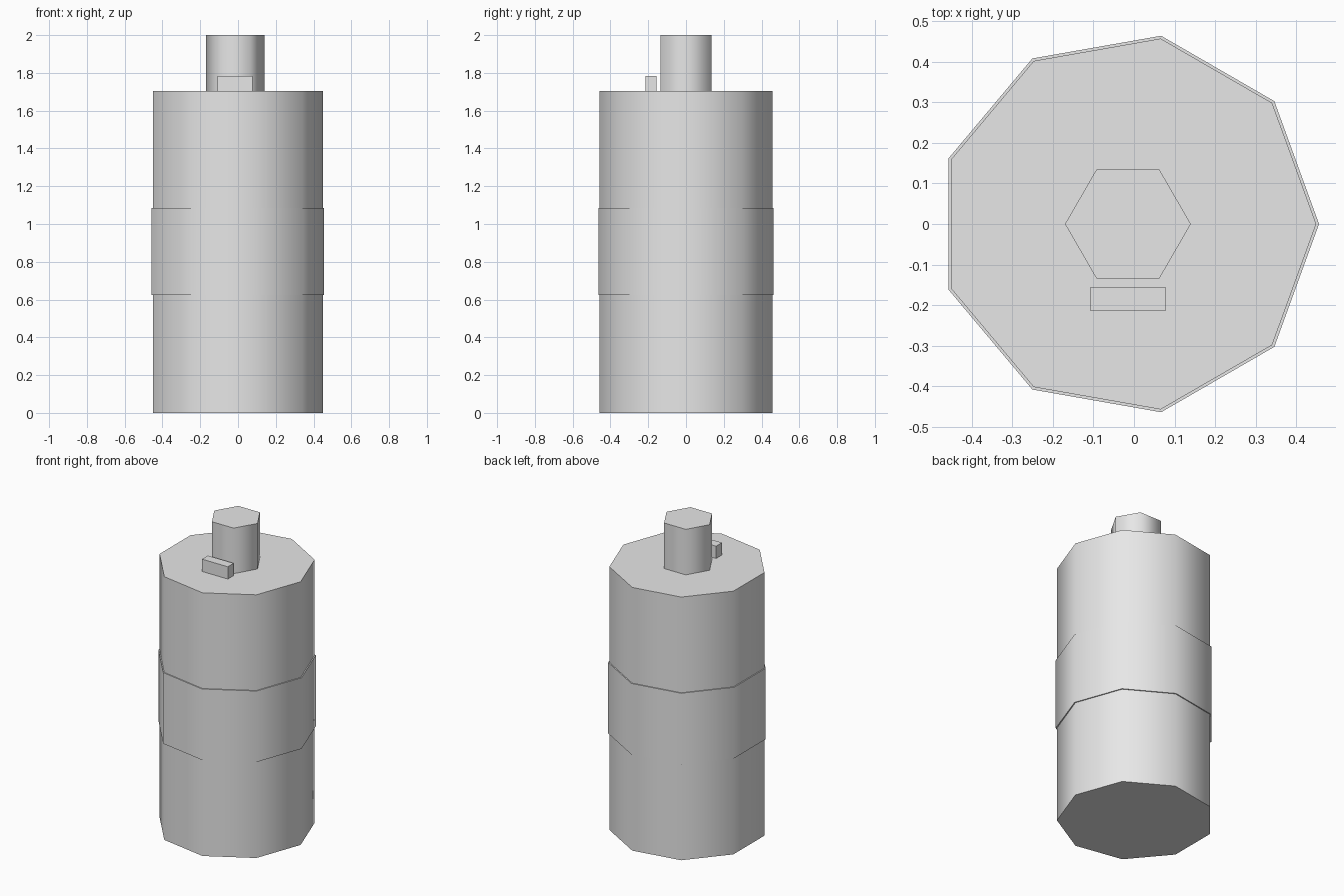
import bpy
from math import radians, pi

if "Cube" in bpy.data.objects:
    bpy.data.objects.remove(bpy.data.objects["Cube"])

# One plain grey for every part
grey = bpy.data.materials.new("light_grey")
grey.use_nodes = True
colour = (0.8, 0.8, 0.8, 1.0)
grey.diffuse_color = colour
grey.node_tree.nodes["Principled BSDF"].inputs["Base Color"].default_value = colour

AXIS_X = -0.015


def finish(name):
    obj = bpy.context.object
    obj.name = name
    obj.data.materials.append(grey)
    bpy.ops.object.shade_smooth_by_angle(angle=radians(70))
    return obj


def prism(name, sides, radius, bottom, top):
    """Upright prism with one corner pointing along +x."""
    bpy.ops.mesh.primitive_cylinder_add(
        vertices=sides, radius=radius, depth=top - bottom,
        location=(AXIS_X, 0, (bottom + top) / 2), rotation=(0, 0, -pi / 2))
    bpy.ops.object.transform_apply(location=False, rotation=True, scale=False)
    return finish(name)


# Main canister, raised band around its middle, and top post
prism("canister_body", 9, 0.464, 0, 1.705)
prism("middle_band", 9, 0.471, 0.625, 1.085)
prism("top_post", 6, 0.155, 1.7, 2.0)

# Small block in front of the post
bpy.ops.mesh.primitive_cube_add(size=1, location=(AXIS_X, -0.185, 1.742))
bpy.context.object.scale = (0.185, 0.06, 0.085)
bpy.ops.object.transform_apply(location=False, rotation=False, scale=True)
finish("top_block")
